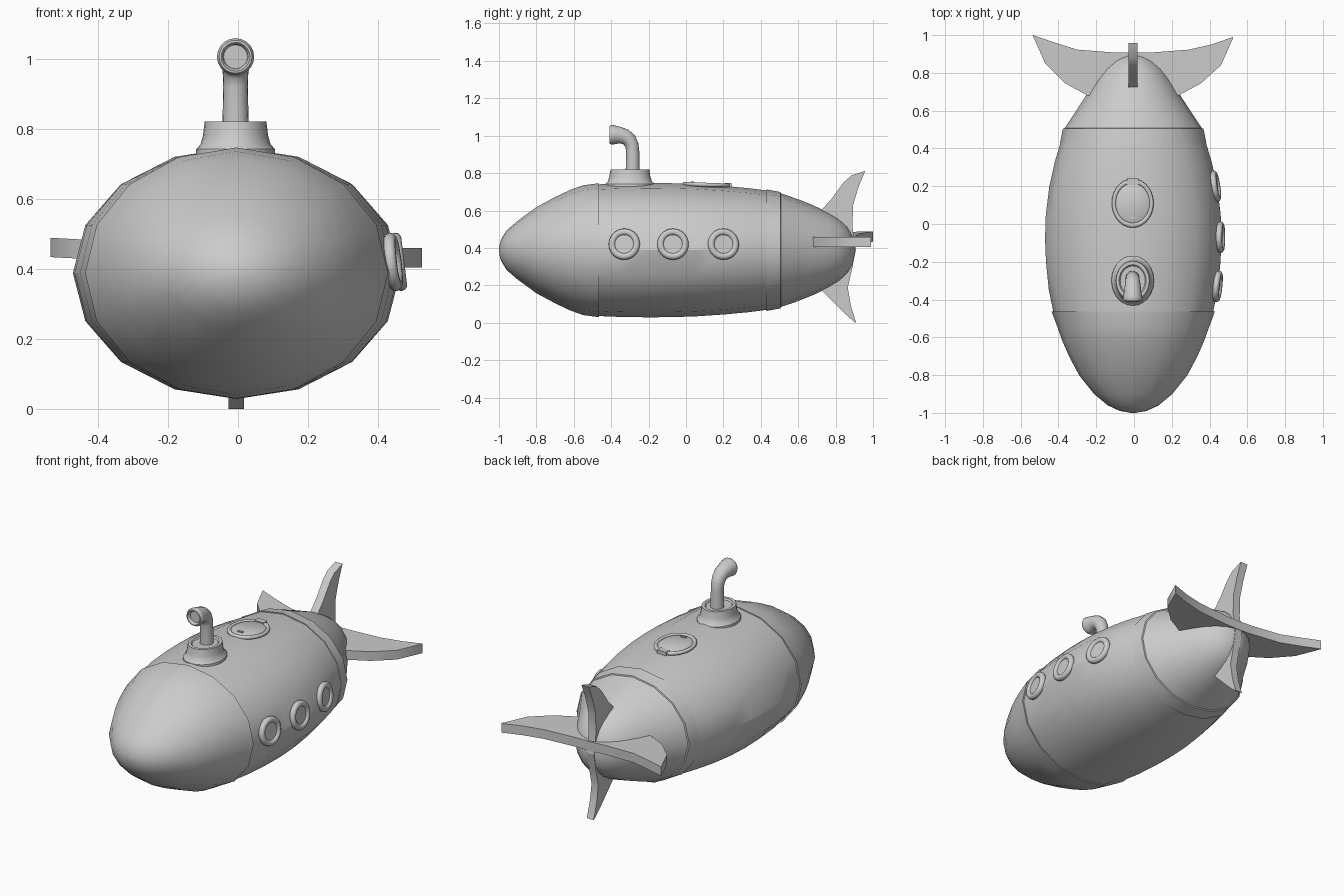
import bpy, bmesh, math
from mathutils import Matrix, Vector

if "Cube" in bpy.data.objects:
    bpy.data.objects.remove(bpy.data.objects["Cube"])


def finish(name, bm, angle=30):
    bmesh.ops.remove_doubles(bm, verts=bm.verts, dist=1e-5)
    bmesh.ops.recalc_face_normals(bm, faces=bm.faces)
    me = bpy.data.meshes.new(name)
    bm.to_mesh(me)
    bm.free()
    ob = bpy.data.objects.new(name, me)
    bpy.context.collection.objects.link(ob)
    bpy.ops.object.select_all(action='DESELECT')
    ob.select_set(True)
    bpy.context.view_layer.objects.active = ob
    bpy.ops.object.shade_smooth_by_angle(angle=math.radians(angle))
    return ob


def loft(name, rings, n, angle=30, close=False, matrix=None):
    """Skin elliptical rings (centre, half width, half height, pitch)."""
    bm = bmesh.new()
    loops = []
    for c, a, b, pitch in rings:
        p = math.radians(pitch)
        v = Vector((0, math.sin(p), math.cos(p)))
        loops.append([bm.verts.new(Vector(c) + Vector((a * math.cos(t), 0, 0)) + v * b * math.sin(t))
                      for t in (2 * math.pi * i / n for i in range(n))])
    pairs = list(zip(loops, loops[1:]))
    if close:
        pairs.append((loops[-1], loops[0]))
    for r, s in pairs:
        for i in range(n):
            j = (i + 1) % n
            bm.faces.new((r[i], r[j], s[j], s[i]))
    if not close:
        bm.faces.new(loops[0])
        bm.faces.new(loops[-1])
    if matrix:
        bm.transform(matrix)
    return finish(name, bm, angle)


def lathe(name, profile, matrix, n=24, angle=35, close=False):
    """Turn (radius, height) pairs about local z."""
    return loft(name, [((0, 0, h), r, r, 90) for r, h in profile], n, angle, close, matrix)


def torus(name, major, minor, matrix, n=28, k=10):
    prof = [(major + minor * math.cos(2 * math.pi * i / k), minor * math.sin(2 * math.pi * i / k))
            for i in range(k)]
    return lathe(name, prof, matrix, n, 60, True)


def hull(name, stations):
    return loft(name, [((-0.004, y, 0.388), a, b, 0) for y, a, b in stations], 16, 28)


# Hull: nose cap, main barrel and tail cap with narrow stepped collars
hull("nose_cap", [(-1, 0.012, 0.012), (-0.99, 0.07, 0.055), (-0.96, 0.135, 0.105),
                  (-0.90, 0.207, 0.157), (-0.80, 0.287, 0.23), (-0.70, 0.34, 0.284),
                  (-0.62, 0.375, 0.322), (-0.55, 0.40, 0.347), (-0.464, 0.432, 0.358)])
hull("main_barrel", [(-0.47, 0.422, 0.352), (-0.35, 0.447, 0.357), (-0.2, 0.462, 0.359),
                     (-0.08, 0.467, 0.358), (0.05, 0.463, 0.354), (0.2, 0.444, 0.344),
                     (0.33, 0.415, 0.332), (0.44, 0.382, 0.318)])
hull("tail_cap", [(0.43, 0.387, 0.325), (0.505, 0.372, 0.311), (0.507, 0.364, 0.304),
                  (0.60, 0.302, 0.272), (0.68, 0.25, 0.24), (0.76, 0.203, 0.202),
                  (0.82, 0.16, 0.166), (0.86, 0.118, 0.13), (0.89, 0.07, 0.08), (0.905, 0.015, 0.015)])

# Portholes on the right side only
for k, (x, y, yaw) in enumerate([(0.442, -0.33, -6), (0.457, -0.07, 0), (0.431, 0.2, 9)]):
    m = (Matrix.Translation((x, y, 0.42)) @ Matrix.Rotation(math.radians(yaw), 4, 'Z')
         @ Matrix.Rotation(math.radians(83), 4, 'Y'))
    torus(f"porthole_rim_{k + 1}", 0.066, 0.018, m)
    lathe(f"porthole_glass_{k + 1}", [(0.06, -0.02), (0.06, 0.006)], m)

# Roof hatch with hinge and handle
hatch = (Matrix.Translation((-0.007, 0.11, 0.738)) @ Matrix.Rotation(math.radians(-2), 4, 'X')
         @ Matrix.Diagonal((1, 1.17, 1, 1)))
torus("hatch_rim", 0.1, 0.011, hatch)
lathe("hatch_lid", [(0.092, -0.03), (0.092, 0.002), (0.08, 0.01)], hatch)


def box(name, centre, size):
    bm = bmesh.new()
    bmesh.ops.create_cube(bm, size=1, matrix=Matrix.Translation(centre) @ Matrix.Diagonal((*size, 1)))
    return finish(name, bm)


box("hatch_hinge", (-0.007, 0.225, 0.737), (0.06, 0.035, 0.022))
box("hatch_handle", (-0.007, 0.035, 0.751), (0.03, 0.012, 0.012))

# Periscope base and bent tube with a recessed mouth
lathe("periscope_base", [(0.115, 0.70), (0.112, 0.742), (0.1, 0.755), (0.093, 0.78), (0.088, 0.82),
                         (0.072, 0.82), (0.066, 0.812)],
      Matrix.Translation((-0.007, -0.3, 0)) @ Matrix.Diagonal((1, 1.18, 1, 1)))
tube = [(-0.285, 0.79, 90, 0.038), (-0.285, 0.92, 90, 0.035), (-0.29, 0.952, 75, 0.036),
        (-0.304, 0.978, 52, 0.039), (-0.328, 0.995, 28, 0.042), (-0.36, 1.003, 8, 0.046),
        (-0.385, 1.005, 0, 0.051), (-0.398, 1.005, 0, 0.053), (-0.408, 1.005, 0, 0.047),
        (-0.409, 1.005, 0, 0.041), (-0.402, 1.005, 0, 0.036), (-0.39, 1.005, 0, 0.034)]
loft("periscope_tube", [((-0.007, y, z), r, r, p) for y, z, p, r in tube], 20, 40)


# Tail fins: swept outlines (distance from axis, y), extruded to thickness
def fin(name, outline, spin, z, thickness=0.05, twist=0):
    bm = bmesh.new()
    half = len(outline) // 2
    lead, trail = outline[:half], outline[half:][::-1]
    rows = []
    for (r0, y0), (r1, y1) in zip(lead, trail):
        rows.append([bm.verts.new((r, y, s * thickness / 2 + twist * r))
                     for r, y, s in ((r0, y0, -1), (r0, y0, 1), (r1, y1, 1), (r1, y1, -1))])
    for a, b in zip(rows, rows[1:]):
        for i in range(4):
            j = (i + 1) % 4
            bm.faces.new((a[i], a[j], b[j], b[i]))
    bm.faces.new(rows[0])
    bm.faces.new(rows[-1])
    bm.transform(Matrix.Translation((-0.005, 0, z)) @ Matrix.Rotation(math.radians(spin), 4, 'Y'))
    return finish(name, bm)


side = [(0.0, 0.72), (0.24, 0.68), (0.36, 0.745), (0.465, 0.84), (0.53, 0.985),
        (0.53, 0.99), (0.42, 0.952), (0.295, 0.923), (0.1, 0.908), (0.0, 0.908)]
fin("right_fin", side, 0, 0.432, 0.055)
fin("left_fin", [(r, y + 0.01 * (r > 0.4)) for r, y in side], 180, 0.432, 0.055, -0.055)
fin("top_fin", [(0.0, 0.74), (0.20, 0.71), (0.27, 0.775), (0.36, 0.84), (0.40, 0.885),
                (0.424, 0.958), (0.34, 0.923), (0.24, 0.893), (0.12, 0.89), (0.0, 0.908)], -90, 0.388, 0.048)
fin("bottom_fin", [(0.0, 0.74), (0.20, 0.71), (0.265, 0.775), (0.335, 0.845), (0.382, 0.898),
                   (0.388, 0.91), (0.30, 0.882), (0.20, 0.865), (0.10, 0.888), (0.0, 0.908)], 90, 0.388, 0.045)
